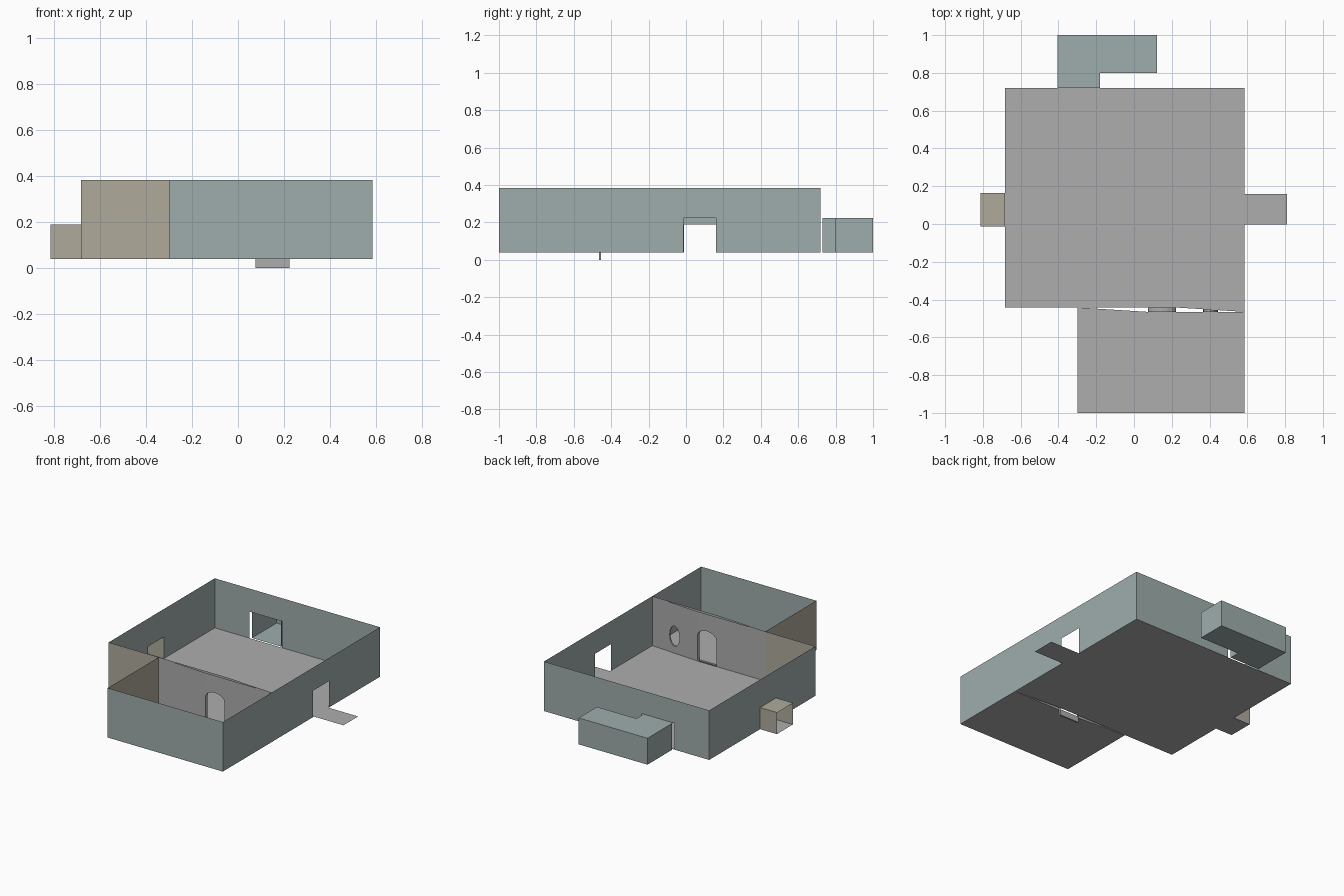
import bpy, math

if "Cube" in bpy.data.objects:
    bpy.data.objects.remove(bpy.data.objects["Cube"])

Z0, Z1 = 0.04, 0.383      # floor level, wall top
ZW, ZB = 0.19, 0.223      # west and back passage heights


def material(name, rgb):
    m = bpy.data.materials.new(name)
    m.diffuse_color = (*rgb, 1)
    m.use_nodes = True
    m.node_tree.nodes["Principled BSDF"].inputs["Base Color"].default_value = m.diffuse_color
    return m


BLUE = material("blue_grey", (0.345, 0.42, 0.415))
TAN = material("tan", (0.425, 0.4, 0.33))
GREY = material("mid_grey", (0.42, 0.42, 0.42))


def build(name, faces, mat=GREY):
    verts, index, polys = [], {}, []
    for f in faces:
        poly = []
        for p in f:
            key = tuple(round(c, 5) for c in p)
            if key not in index:
                index[key] = len(verts)
                verts.append(key)
            if index[key] not in poly:
                poly.append(index[key])
        if len(poly) > 2:
            polys.append(poly)
    me = bpy.data.meshes.new(name)
    me.from_pydata(verts, [], polys)
    me.update()
    me.materials.append(mat)
    ob = bpy.data.objects.new(name, me)
    bpy.context.collection.objects.link(ob)
    return ob


def panel(a, b, lo=Z0, hi=Z1):
    return [(*a, lo), (*b, lo), (*b, hi), (*a, hi)]


def slab(points, z):
    return [(x, y, z) for x, y in points]


def rect(x0, x1, y0, y1, z):
    return slab([(x0, y0), (x1, y0), (x1, y1), (x0, y1)], z)


W, E, S, M, N, X = -0.682, 0.584, -1.0, -0.442, 0.72, -0.298
P = -0.465                # front side of the partition
V0, V1 = -0.012, 0.163    # west passage sides

# floors
build("main_floor", [slab([(W, M), (0.22, M), (E, P), (E, N), (W, N)], Z0)])
build("front_room_floor", [slab([(X, S), (E, S), (E, P), (0.07, P), (X, M)], Z0)])
build("east_step", [rect(E, 0.81, -0.003, 0.158, Z0)])
build("west_passage_floor", [rect(-0.81, W, V0, V1, Z0)])

# outer walls with openings
build("front_wall", [panel((X, S), (E, S))], BLUE)
build("east_wall", [
    panel((E, S), (E, -0.014)),
    panel((E, -0.014), (E, 0.16), ZB),
    panel((E, 0.16), (E, N))], BLUE)
build("back_wall", [
    panel((E, N), (-0.168, N)),
    panel((-0.168, N), (-0.415, N), ZB),
    panel((-0.415, N), (W, N))], BLUE)
build("west_wall", [
    panel((W, N), (W, V1)),
    panel((W, V1), (W, V0), ZW),
    panel((W, V0), (W, M))], BLUE)
build("corner_walls", [panel((W, M), (X, M)), panel((X, M), (X, S))], TAN)

# west passage, open at its end
build("west_passage", [
    panel((W, V1), (-0.813, V1), Z0, ZW),
    panel((-0.813, V0), (W, V0), Z0, ZW),
    rect(-0.813, W, V0, V1, ZW)], TAN)

# L-shaped back passage, its floor stopping just short of the room
ell = [(-0.18, N + 0.01), (-0.18, 0.8), (0.122, 0.8), (0.122, 1.0),
       (-0.405, 1.0), (-0.405, N + 0.01)]
build("back_passage",
      [panel(a, b, Z0, ZB) for a, b in zip(ell, ell[1:])]
      + [rect(-0.405, -0.18, N, 0.8, ZB),
         rect(-0.405, 0.122, 0.8, 1.0, ZB),
         rect(-0.405, -0.18, N + 0.01, 0.8, Z0),
         rect(-0.405, 0.122, 0.8, 1.0, Z0)], BLUE)

# partition: two skins pierced by an arched door and an oval window
DX, DR = 0.149, 0.074
WX, WR, WZ, WH = 0.405, 0.04, 0.158, 0.07
STEPS = 8
angles = [math.pi * (1 - i / STEPS) for i in range(STEPS + 1)]
door = [(DX + DR * math.cos(a), Z0, 0.215 + 0.05 * math.sin(a)) for a in angles]
window = [(WX + WR * math.cos(a), WZ - WH * math.sin(a), WZ + WH * math.sin(a))
          for a in angles]


def back_y(x):
    return M if x < 0.223 else M + (P - M) * (x - 0.223) / (E - 0.223)


def front_y(x):
    return P if x > 0.075 else M + (P - M) * (x - X) / (0.075 - X)


def skin(yf):
    def at(x):
        return (x, yf(x))
    faces = [panel(at(a), at(b)) for a, b in
             ((X, door[0][0]), (door[-1][0], window[0][0]), (window[-1][0], E))]
    for hole in (door, window):
        for (xa, la, ha), (xb, lb, hb) in zip(hole, hole[1:]):
            a, b = at(xa), at(xb)
            faces.append([(*a, ha), (*b, hb), (*b, Z1), (*a, Z1)])
            faces.append([(*a, Z0), (*b, Z0), (*b, lb), (*a, la)])
    # drop collapsed panels under the door
    return [f for f in faces if max(p[2] for p in f) > Z0 + 1e-4]


build("partition_back", skin(back_y))
build("partition_front", skin(front_y))


def reveal(loop):
    return [[(xa, back_y(xa), za), (xb, back_y(xb), zb),
             (xb, front_y(xb), zb), (xa, front_y(xa), za)]
            for (xa, za), (xb, zb) in zip(loop, loop[1:])]


arch = [(door[0][0], Z0)] + [(x, h) for x, l, h in door] + [(door[-1][0], Z0)]
oval = [(x, h) for x, l, h in window] + [(x, l) for x, l, h in reversed(window)]
build("door_reveal", reveal(arch))
build("window_reveal", reveal(oval))

# sunken door threshold
a, b, c, d = (DX - DR, P), (DX + DR, P), (DX + DR, -0.454), (DX - DR, -0.454)
build("door_threshold", [panel(p, q, 0, Z0) for p, q in ((a, b), (b, c), (c, d), (d, a))]
      + [slab([a, b, c, d], 0)])
